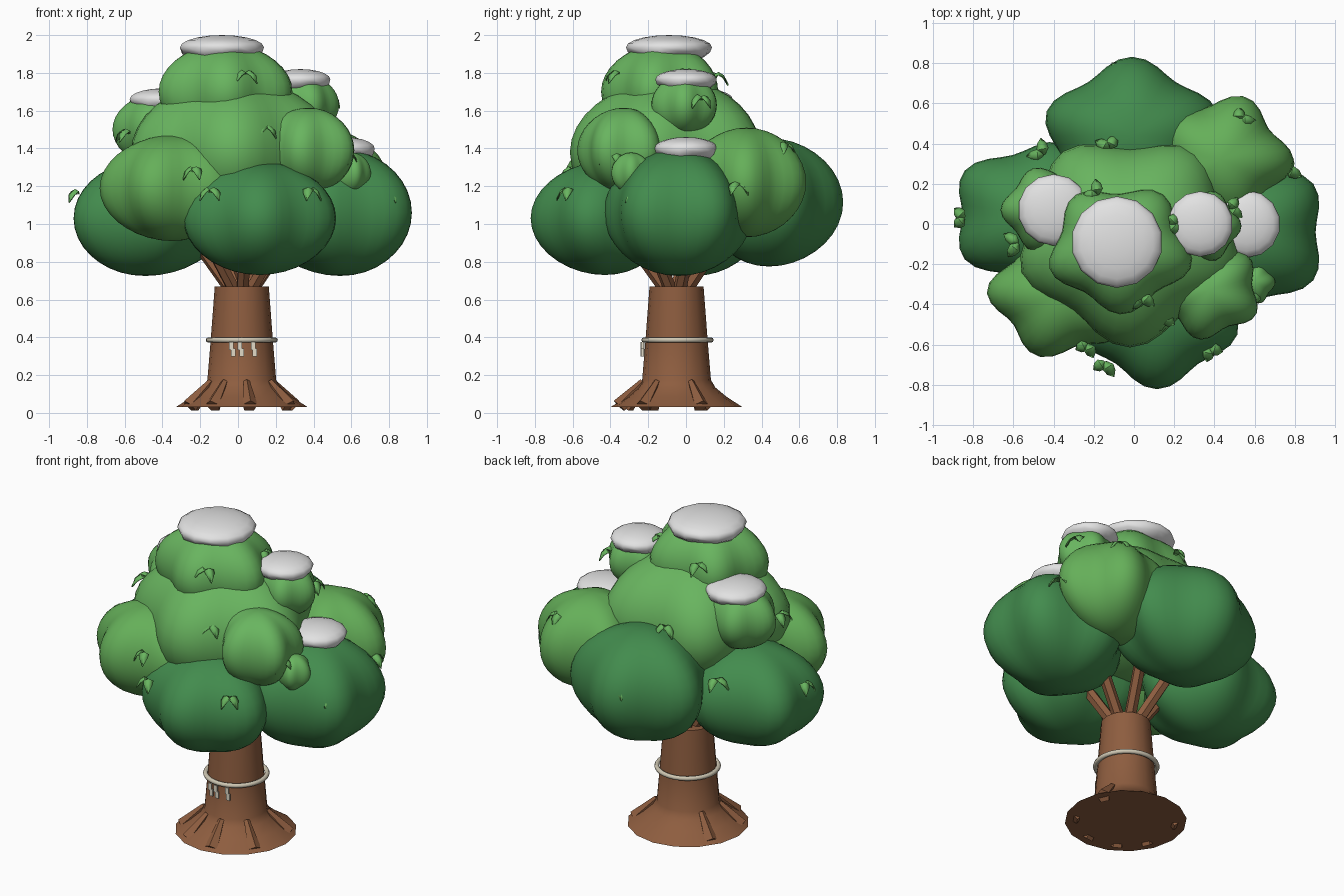
import bpy, bmesh, math, random
from math import sin, cos, pi, radians
from mathutils import Vector, Matrix

random.seed(4)
if "Cube" in bpy.data.objects:
    bpy.data.objects.remove(bpy.data.objects["Cube"])


def material(name, rgb):
    m = bpy.data.materials.new(name)
    m.use_nodes = True
    m.diffuse_color = (*rgb, 1)
    m.node_tree.nodes["Principled BSDF"].inputs["Base Color"].default_value = (*rgb, 1)
    return m


DARK = material("dark green", (0.055, 0.26, 0.075))
MID = material("leaf green", (0.13, 0.43, 0.10))
LIGHT = material("light green", (0.14, 0.46, 0.115))
BARK = material("bark brown", (0.27, 0.11, 0.05))
SNOW = material("snow white", (0.76, 0.76, 0.76))
ROPE = material("rope beige", (0.62, 0.57, 0.45))
PAPER = material("paper cream", (0.76, 0.71, 0.58))

AXIS = Vector((0.02, -0.05, 0))  # trunk centre


def finish(bm, name, mat, angle=None):
    bmesh.ops.recalc_face_normals(bm, faces=bm.faces)
    mesh = bpy.data.meshes.new(name)
    bm.to_mesh(mesh)
    bm.free()
    mesh.materials.append(mat)
    ob = bpy.data.objects.new(name, mesh)
    bpy.context.collection.objects.link(ob)
    if angle:
        bpy.ops.object.select_all(action="DESELECT")
        ob.select_set(True)
        bpy.context.view_layer.objects.active = ob
        bpy.ops.object.shade_smooth_by_angle(angle=radians(angle))
    return ob


def clump(name, mat, centre, size, heading=0, lobe=0.09):
    """Rounded foliage with five vertical lobes, one facing the heading."""
    bm = bmesh.new()
    bmesh.ops.create_uvsphere(bm, u_segments=40, v_segments=18, radius=1)
    for v in bm.verts:
        a = math.atan2(v.co.y, v.co.x)
        ring = math.hypot(v.co.x, v.co.y)
        k = 1 + lobe * ring * cos(5 * (a - radians(heading)))
        v.co = Vector((v.co.x * size[0] * k, v.co.y * size[1] * k, v.co.z * size[2])) + Vector(centre)
    return finish(bm, name, mat, 80)


def snow_cap(name, centre, radius, height):
    """Domed cap whose lower skirt tucks in with a gently scalloped edge."""
    bm = bmesh.new()
    bmesh.ops.create_uvsphere(bm, u_segments=14, v_segments=10, radius=1)
    for v in bm.verts:
        x, y, z = v.co
        ring = math.hypot(x, y)
        if z < -0.01:
            z = z * 1.35 + 0.15 * ring * sin(4 * math.atan2(y, x))
        v.co = Vector((x * radius, y * radius, z * height)) + Vector(centre)
    finish(bm, name, SNOW, 70)


def limb(name, start, end, r1, r2, sides=6):
    """Straight tapered limb between two points."""
    start, end = Vector(start), Vector(end)
    d = end - start
    bm = bmesh.new()
    mat = Matrix.Translation((start + end) / 2) @ d.to_track_quat("Z", "Y").to_matrix().to_4x4()
    bmesh.ops.create_cone(bm, cap_ends=True, segments=sides, radius1=r1, radius2=r2,
                          depth=d.length, matrix=mat)
    finish(bm, name, BARK)


def leaf_pair(name, point):
    """Two small drooping blades fanning outward from one point."""
    point = Vector(point)
    out = Vector((point.x, point.y, 0)).normalized()
    side = Vector((-out.y, out.x, 0))
    base = point - out * 0.025
    bm = bmesh.new()
    for s in (-1, 1):
        length = random.uniform(0.065, 0.09)
        along = (out * 0.8 + side * s * 0.75).normalized()
        across = along.cross(Vector((0, 0, 1)))
        rows = []
        for t, w, z in ((0, 0.008, 0.01), (0.35, 0.03, 0.025), (0.7, 0.024, 0.008), (1, 0.002, -0.035)):
            mid = base + along * length * t + Vector((0, 0, z))
            rows.append([bm.verts.new(mid + across * w * e - Vector((0, 0, 0.012 * abs(e))))
                         for e in (-1, 0, 1)])
        for a, b in zip(rows, rows[1:]):
            for i in range(2):
                bm.faces.new((a[i], a[i + 1], b[i + 1], b[i]))
    ob = finish(bm, name, LIGHT, 60)
    ob.modifiers.new("thickness", "SOLIDIFY").thickness = 0.005


# Trunk with a flared foot
SIDES = 16
bm = bmesh.new()
rings = []
for r, z in ((0.35, 0.03), (0.265, 0.085), (0.205, 0.135), (0.182, 0.175), (0.165, 0.38), (0.143, 0.67)):
    rings.append([bm.verts.new(AXIS + Vector((r * cos(2 * pi * i / SIDES), r * sin(2 * pi * i / SIDES), z)))
                  for i in range(SIDES)])
for a, b in zip(rings, rings[1:]):
    for i in range(SIDES):
        j = (i + 1) % SIDES
        bm.faces.new((a[i], a[j], b[j], b[i]))
bm.faces.new(rings[0])
bm.faces.new(rings[-1])
finish(bm, "trunk", BARK, 40)

# Roots around the foot
for n, deg in enumerate((25, 150, 205, 240, 278, 325)):
    d = Vector((cos(radians(deg)), sin(radians(deg)), 0))
    limb(f"root_{n}", AXIS + d * 0.18 + Vector((0, 0, 0.165)), AXIS + d * 0.305 + Vector((0, 0, 0.035)),
         0.018, 0.042, 5)

# Branches spreading into the canopy
for n in range(7):
    a = 2 * pi * n / 7 + 0.3
    d = Vector((cos(a), sin(a), 0))
    limb(f"branch_{n}", AXIS + d * 0.02 + Vector((0, 0, 0.6)), AXIS + d * 0.27 + Vector((0, 0, 0.95)),
         0.035, 0.035)

# Rope ring and hanging paper strips
bpy.ops.mesh.primitive_torus_add(location=AXIS + Vector((0, 0.005, 0.386)), major_radius=0.177,
                                 minor_radius=0.014, major_segments=32, minor_segments=8)
rope = bpy.context.object
rope.name = "rope_ring"
rope.data.materials.append(ROPE)
bpy.ops.object.shade_smooth_by_angle(angle=radians(60))
for n, x in enumerate((-0.03, 0.015, 0.085)):
    y = AXIS.y - math.sqrt(0.18 ** 2 - (x - AXIS.x) ** 2) - 0.006
    bm = bmesh.new()
    for k, shift in enumerate((-0.005, 0.004)):
        m = Matrix.Translation((x + shift, y, 0.355 - 0.036 * k)) @ Matrix.Diagonal((0.024, 0.008, 0.042, 1))
        bmesh.ops.create_cube(bm, size=1, matrix=m)
    finish(bm, f"paper_strip_{n}", PAPER)

# Lower dark foliage
clump("front_foliage", DARK, (0.115, -0.43, 1.03), (0.385, 0.36, 0.3), -90)
clump("left_foliage", DARK, (0.54, -0.04, 1.06), (0.4, 0.375, 0.335), 180)
clump("right_foliage", DARK, (-0.49, 0.045, 1.03), (0.4, 0.345, 0.305), 0)
clump("back_foliage", DARK, (-0.01, 0.44, 1.115), (0.41, 0.36, 0.34), 90)

# Middle and upper foliage
clump("front_right_foliage", MID, (-0.35, -0.345, 1.19), (0.345, 0.3, 0.28), 250, 0.11)
clump("back_left_foliage", MID, (0.43, 0.32, 1.22), (0.33, 0.3, 0.29), 70, 0.11)
clump("middle_foliage", LIGHT, (-0.02, -0.075, 1.38), (0.52, 0.495, 0.39), 54)
clump("front_left_foliage", LIGHT, (0.375, -0.33, 1.39), (0.24, 0.225, 0.225), -30, 0.11)
clump("small_foliage", LIGHT, (0.6, -0.29, 1.27), (0.095, 0.1, 0.108), 0)
clump("crown_foliage", LIGHT, (-0.07, -0.12, 1.7), (0.335, 0.3, 0.255), 200, 0.1)
clump("right_upper_foliage", LIGHT, (-0.43, 0.07, 1.5), (0.215, 0.2, 0.19), 180)
clump("left_upper_foliage", LIGHT, (0.35, -0.01, 1.63), (0.17, 0.165, 0.16), 0)

# Snow caps
snow_cap("crown_snow", (-0.085, -0.09, 1.935), 0.228, 0.065)
snow_cap("right_snow", (-0.4, 0.07, 1.66), 0.178, 0.058)
snow_cap("left_upper_snow", (0.33, 0, 1.765), 0.163, 0.055)
snow_cap("left_snow", (0.56, 0, 1.4), 0.168, 0.06)

# Loose leaves
for n, p in enumerate((
        (-0.87, 0.03, 1.16), (-0.64, -0.4, 1.27), (-0.24, -0.62, 1.28), (0.04, -0.38, 1.79),
        (0.15, -0.49, 1.5), (0.82, -0.26, 1.16), (0.39, -0.64, 1.17), (-0.15, -0.71, 1.17),
        (-0.05, 0.77, 1.2), (0.54, 0.53, 1.41), (-0.13, 0.4, 1.46), (-0.47, 0.36, 1.2),
        (0.78, 0.28, 1.2), (-0.2, 0.16, 1.78), (0.5, 0.08, 1.66), (0.2, 0, 1.8),
        (-0.6, -0.1, 1.48), (-0.48, -0.19, 1.48), (0.58, -0.39, 1.36))):
    leaf_pair(f"leaf_pair_{n}", p)
